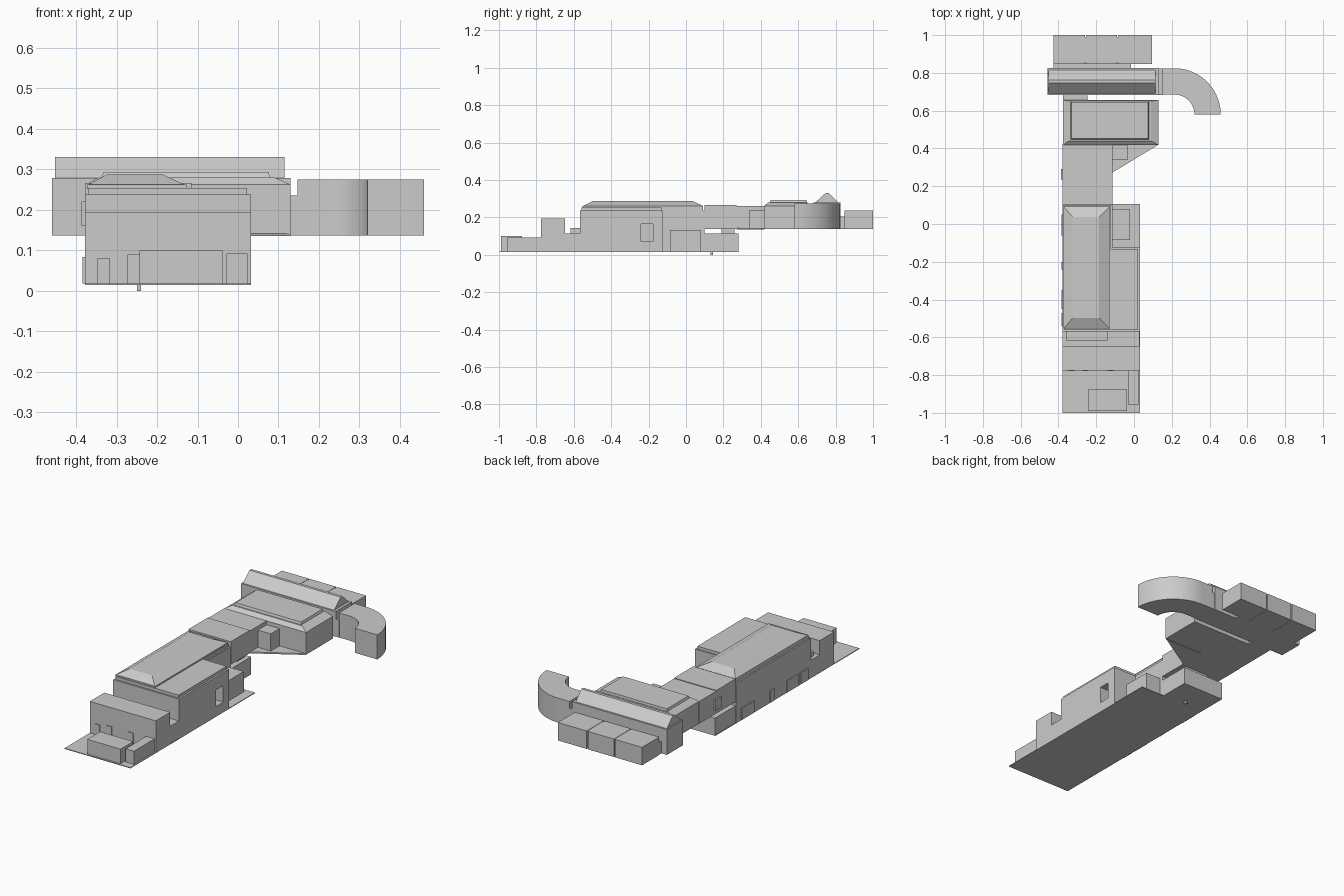
import bpy, bmesh, math

cube = bpy.data.objects.get("Cube")
if cube:
    bpy.data.objects.remove(cube, do_unlink=True)

grey = bpy.data.materials.new("light_grey")
grey.use_nodes = True
grey.diffuse_color = (0.6, 0.6, 0.6, 1)
grey.node_tree.nodes["Principled BSDF"].inputs["Base Color"].default_value = (0.6, 0.6, 0.6, 1)


def finish(name, bm):
    bmesh.ops.recalc_face_normals(bm, faces=bm.faces)
    mesh = bpy.data.meshes.new(name)
    bm.to_mesh(mesh)
    bm.free()
    mesh.materials.append(grey)
    ob = bpy.data.objects.new(name, mesh)
    bpy.context.collection.objects.link(ob)
    return ob


def prism(name, outline, z0, z1, top=None):
    """Extrude an xy outline from z0 to z1, optionally to a different top outline."""
    bm = bmesh.new()
    low = [bm.verts.new((x, y, z0)) for x, y in outline]
    high = [bm.verts.new((x, y, z1)) for x, y in (top or outline)]
    bm.faces.new(low)
    bm.faces.new(high)
    n = len(low)
    for i in range(n):
        j = (i + 1) % n
        bm.faces.new((low[i], low[j], high[j], high[i]))
    return finish(name, bm)


def rect(x0, x1, y0, y1):
    return [(x0, y0), (x1, y0), (x1, y1), (x0, y1)]


def box(name, x0, x1, y0, y1, z0, z1):
    return prism(name, rect(x0, x1, y0, y1), z0, z1)


L, R, N = -0.378, 0.032, -0.115   # outer left, outer right, narrow right
G = 0.018                         # ground level
F = 0.137                         # raised floor level

# Ground plate with a narrow rear tongue, and a small foot
prism("ground_plate", [(L, -1), (R, -1), (R, 0.105), (N, 0.105), (N, 0.28), (L, 0.28)], 0.014, G)
box("foot", -0.25, -0.24, 0.13, 0.145, 0, 0.016)

# Front entrance blocks
box("front_planter", -0.243, -0.037, -0.99, -0.877, G, 0.1)
box("front_side_box", -0.028, 0.024, -0.957, -0.775, G, 0.092)
box("front_block", L, R, -0.775, -0.647, G, 0.195)
for i, (x, h) in enumerate([(-0.348, 0.08), (-0.273, 0.09), (-0.14, 0.09)]):
    box(f"front_door_{i}", x, x + 0.032, -0.779, -0.774, G, h)
box("front_link", L, R - 0.002, -0.65, -0.565, G, 0.115)
box("front_link_cap", -0.36, -0.14, -0.618, -0.565, 0.11, 0.143)

# Main hall with a notched rear corner
hall = prism("main_hall", [(L, -0.568), (R, -0.568), (R, -0.125), (N, -0.125),
                           (N, 0.098), (L, 0.098)], G, 0.238)
prism("hall_parapet", [(-0.37, -0.558), (0.022, -0.558), (0.022, -0.132), (-0.122, -0.132),
                       (-0.122, 0.092), (-0.37, 0.092)], 0.236, 0.254)
box("hall_roof_base", -0.373, -0.127, -0.553, 0.092, 0.252, 0.262)
prism("hall_roof", rect(-0.37, -0.132, -0.55, 0.09), 0.262, 0.287,
      rect(-0.325, -0.185, -0.498, 0.037))

# Side window opening cut into the hall
cutter = box("window_cutter", -0.08, 0.06, -0.24, -0.177, 0.072, 0.165)
cutter.hide_render = True
cutter.hide_viewport = True
cutter.display_type = 'WIRE'
cut = hall.modifiers.new("window", 'BOOLEAN')
cut.operation = 'DIFFERENCE'
cut.object = cutter
cut.solver = 'EXACT'

# Shallow bays along the left wall
for i, (y0, y1) in enumerate([(-0.54, -0.47), (-0.45, -0.35), (-0.24, -0.2), (-0.06, 0.05)]):
    box(f"wall_bay_{i}", L - 0.006, L + 0.002, y0, y1, G, 0.083)

# Low rear parts on the plate
box("side_shed", N - 0.005, -0.02, -0.085, 0.08, G, 0.132)
box("rear_base", L + 0.002, N, 0.09, 0.28, G, 0.113)
box("rear_joint", -0.29, -0.14, 0.19, 0.26, 0.11, 0.14)

# Raised corridor
box("corridor_front", L, N, 0.1, 0.27, F, 0.266)
box("corridor_rear", L, N, 0.27, 0.425, F, 0.262)
box("corridor_fin", L - 0.008, L + 0.002, 0.235, 0.29, 0.16, 0.22)
prism("corner_floor", [(N, 0.272), (0.13, 0.42), (N, 0.42)], F - 0.002, F + 0.006)
box("corner_box", N - 0.002, -0.035, 0.34, 0.425, F, 0.24)

# Raised hall
box("raised_hall", -0.376, 0.13, 0.418, 0.656, F, 0.262)
prism("raised_hall_slope", rect(-0.376, 0.13, 0.418, 0.656), 0.262, 0.28,
      rect(-0.345, 0.09, 0.44, 0.65))
prism("raised_hall_roof", rect(-0.337, 0.08, 0.447, 0.647), 0.278, 0.293,
      rect(-0.332, 0.075, 0.452, 0.645))
box("raised_link", -0.375, -0.245, 0.65, 0.69, F, 0.26)

# Cross wing with a ridge roof
box("cross_wing", -0.459, 0.13, 0.682, 0.825, F, 0.279)
prism("ridge_roof", rect(-0.452, 0.115, 0.69, 0.815), 0.279, 0.331,
      rect(-0.452, 0.115, 0.747, 0.763))

# Curved arm
box("arm_link", 0.125, 0.15, 0.684, 0.824, F, 0.235)
cx, cy, steps = 0.215, 0.58, 24


def arc(radius):
    return [(cx + radius * math.sin(a), cy + radius * math.cos(a))
            for a in (i * math.pi / 2 / steps for i in range(steps + 1))]


arm = prism("curved_arm", [(0.147, cy + 0.244)] + arc(0.244) + arc(0.105)[::-1]
            + [(0.147, cy + 0.105)], F, 0.275)
bpy.ops.object.select_all(action='DESELECT')
arm.select_set(True)
bpy.context.view_layer.objects.active = arm
bpy.ops.object.shade_smooth_by_angle(angle=math.radians(30))

# Rear block split by narrow seams
box("rear_core", -0.42, 0.09, 0.855, 0.99, F + 0.003, 0.236)
for i, (x0, x1) in enumerate([(-0.427, -0.26), (-0.252, -0.091), (-0.083, 0.096)]):
    box(f"rear_block_{i}", x0, x1, 0.848, 1.0, F, 0.238)
box("rear_link", -0.425, -0.015, 0.82, 0.852, F, 0.205)
